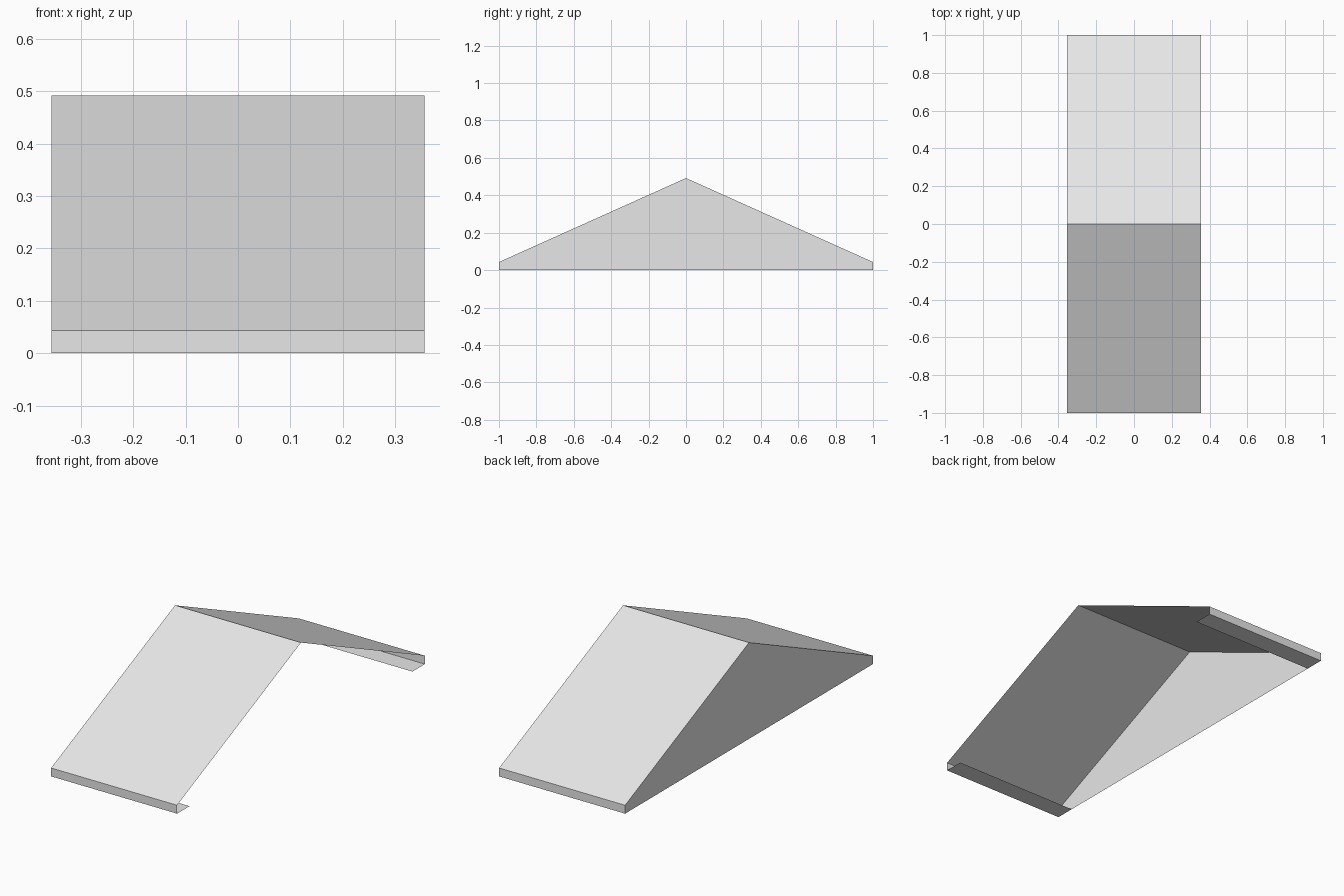
import bpy
import bmesh

# Remove the default cube
cube = bpy.data.objects.get("Cube")
if cube:
    bpy.data.objects.remove(cube, do_unlink=True)

HALF_WIDTH = 0.356
HALF_LENGTH = 1.0
RIDGE = 0.492
EAVE = 0.043
LIP = 0.1

# Plain grey surface
grey = bpy.data.materials.new("light grey")
grey.use_nodes = True
colour = (0.8, 0.8, 0.8, 1.0)
grey.diffuse_color = colour
grey.node_tree.nodes["Principled BSDF"].inputs["Base Color"].default_value = colour


def add_part(name, bm):
    mesh = bpy.data.meshes.new(name)
    bm.to_mesh(mesh)
    bm.free()
    mesh.materials.append(grey)
    obj = bpy.data.objects.new(name, mesh)
    bpy.context.collection.objects.link(obj)
    return obj


def add_strip(name, profile):
    """Sweep an open (y, z) profile across the full width."""
    bm = bmesh.new()
    rows = [[bm.verts.new((x, y, z)) for x in (-HALF_WIDTH, HALF_WIDTH)]
            for y, z in profile]
    for a, b in zip(rows, rows[1:]):
        bm.faces.new((a[0], a[1], b[1], b[0]))
    return add_part(name, bm)


# Front and back halves: bottom lip, upright eave, sloping panel up to the ridge
front = [(LIP - HALF_LENGTH, 0), (-HALF_LENGTH, 0), (-HALF_LENGTH, EAVE), (0, RIDGE)]
back = [(-y, z) for y, z in reversed(front)]
add_strip("front_roof_panel", front)
add_strip("back_roof_panel", back)

# Gable wall closing one end; the other end and the underside stay open
bm = bmesh.new()
outline = front[1:] + back[1:-1]
bm.faces.new([bm.verts.new((-HALF_WIDTH, y, z)) for y, z in outline])
add_part("gable_wall", bm)
